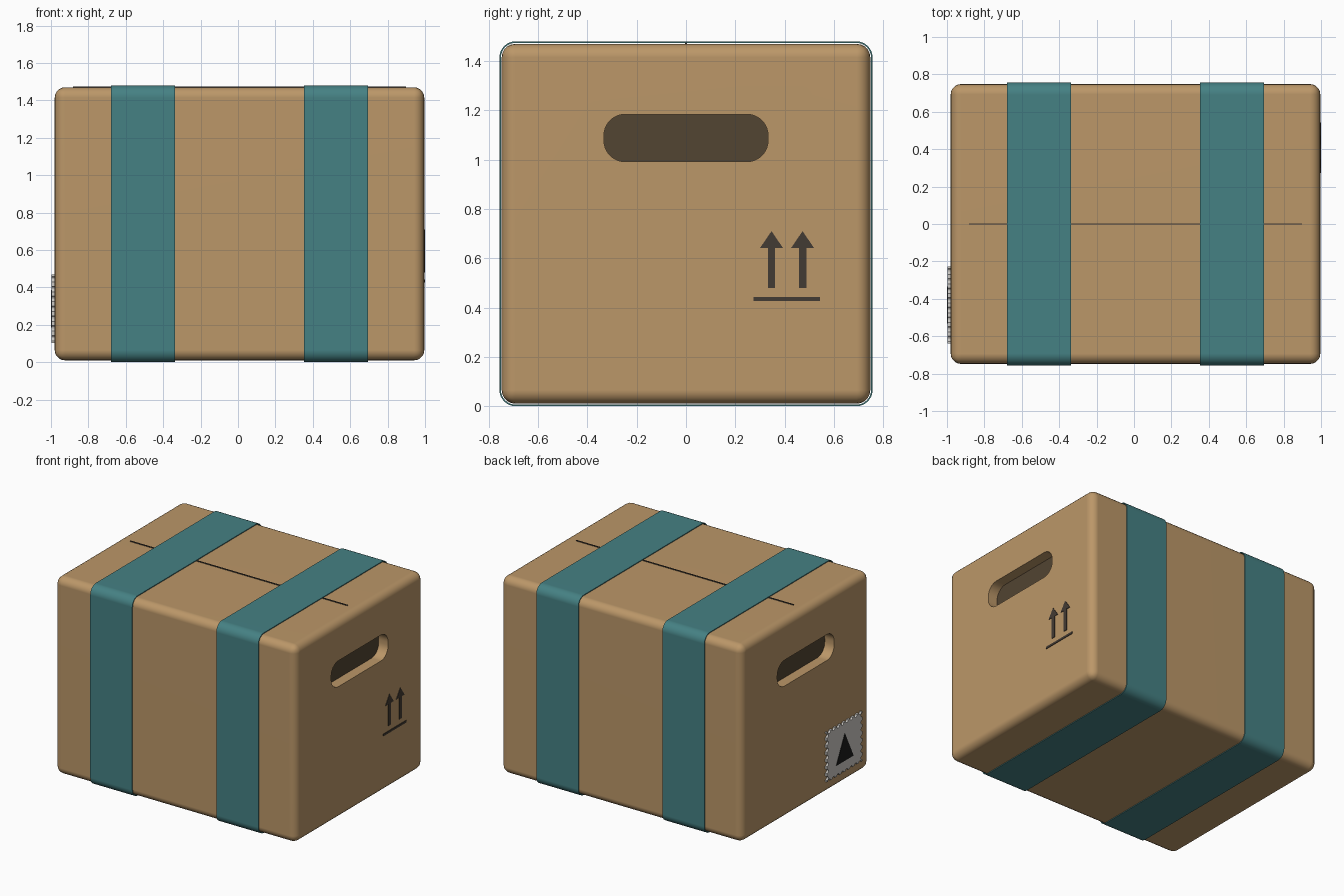
import bpy, bmesh
from math import sin, cos, pi
from mathutils import Vector

if "Cube" in bpy.data.objects:
    bpy.data.objects.remove(bpy.data.objects["Cube"])

CX, CZ = 0.008, 0.74          # centre of the box


def material(name, rgb):
    m = bpy.data.materials.new(name)
    m.diffuse_color = (*rgb, 1)
    m.use_nodes = True
    m.node_tree.nodes["Principled BSDF"].inputs["Base Color"].default_value = m.diffuse_color
    return m


card = material("cardboard", (0.50, 0.31, 0.14))
teal = material("teal_tape", (0.06, 0.22, 0.23))
dark = material("dark_inside", (0.085, 0.058, 0.032))
ink = material("ink", (0.055, 0.043, 0.033))
black = material("black_ink", (0.01, 0.01, 0.01))
paper = material("stamp_paper", (0.60, 0.58, 0.55))


def finish(name, bm, mat, smooth=False):
    bmesh.ops.recalc_face_normals(bm, faces=bm.faces[:])
    me = bpy.data.meshes.new(name)
    bm.to_mesh(me)
    bm.free()
    ob = bpy.data.objects.new(name, me)
    bpy.context.collection.objects.link(ob)
    me.materials.append(mat)
    if smooth:
        smooth_object(ob)
    return ob


def activate(ob):
    bpy.ops.object.select_all(action='DESELECT')
    ob.select_set(True)
    bpy.context.view_layer.objects.active = ob


def smooth_object(ob):
    activate(ob)
    bpy.ops.object.shade_smooth_by_angle(angle=0.7)
    ob.modifiers.new("normals", 'WEIGHTED_NORMAL').keep_sharp = True


def rounded(cy, cz, hy, hz, r, n=8):
    """Rounded rectangle in the y-z plane."""
    pts = []
    for k, (sy, sz) in enumerate(((1, 1), (-1, 1), (-1, -1), (1, -1))):
        for i in range(n + 1):
            a = (k + i / n) * pi / 2
            pts.append((cy + sy * (hy - r) + r * cos(a), cz + sz * (hz - r) + r * sin(a)))
    return pts


def prism(name, profile, x0, x1, mat, smooth=False):
    bm = bmesh.new()
    a, b = [[bm.verts.new((x, y, z)) for y, z in profile] for x in (x0, x1)]
    bm.faces.new(a)
    bm.faces.new(b)
    for i in range(len(a)):
        bm.faces.new((a[i - 1], a[i], b[i], b[i - 1]))
    return finish(name, bm, mat, smooth)


def block(name, lo, hi, mat):
    rect = [(lo[1], lo[2]), (hi[1], lo[2]), (hi[1], hi[2]), (lo[1], hi[2])]
    return prism(name, rect, lo[0], hi[0], mat)


# Carton body with rounded edges
bm = bmesh.new()
bmesh.ops.create_cube(bm, size=1)
bmesh.ops.scale(bm, vec=(1.976, 1.496, 1.46), verts=bm.verts[:])
bmesh.ops.translate(bm, vec=(CX, 0, CZ), verts=bm.verts[:])
bmesh.ops.bevel(bm, geom=bm.edges[:], offset=0.055, segments=5, profile=0.5, affect='EDGES')
box = finish("carton", bm, card)

# Hand-hold pockets at both ends, with dark floors
slot = rounded(0, 1.088, 0.333, 0.096, 0.085)
for side, s in (("left", -1), ("right", 1)):
    end = CX + s * 0.988
    floor = end - s * 0.08
    cutter = prism("pocket_cutter", slot, floor, end + s * 0.1, card)
    cutter.hide_render = True
    mod = box.modifiers.new("pocket", 'BOOLEAN')
    mod.operation, mod.solver, mod.object = 'DIFFERENCE', 'EXACT', cutter
    activate(box)
    bpy.ops.object.modifier_apply(modifier=mod.name)
    bpy.data.objects.remove(cutter)
    prism(side + "_handhold_floor", slot, floor - s * 0.005, floor + s * 0.003, dark)
smooth_object(box)

# Tape bands wrapped round the carton
for side, s in (("left", -1), ("right", 1)):
    loops = []
    bm = bmesh.new()
    for grow in (0.010, 0.004):
        prof = rounded(0, CZ, 0.747 + grow, 0.73 + grow, 0.055 + grow)
        for dx in (-0.172, 0.172):
            x = CX + s * 0.516 + dx
            loops.append([bm.verts.new((x, y, z)) for y, z in prof])
    o0, o1, i0, i1 = loops
    for p, q in ((o0, o1), (o1, i1), (i1, i0), (i0, o0)):
        for k in range(len(p)):
            bm.faces.new((p[k - 1], p[k], q[k], q[k - 1]))
    finish(side + "_tape_band", bm, teal, True)

# Seam between the top flaps
block("top_seam", (CX - 0.89, -0.004, 1.465), (CX + 0.89, 0.004, 1.475), ink)

# This-way-up arrows and base line on the right end
for i, y in enumerate((0.347, 0.473)):
    half = [(0.015, 0.48), (0.015, 0.641), (0.047, 0.641)]
    arrow = [(y + a, z) for a, z in half] + [(y, 0.71)] + [(y - a, z) for a, z in reversed(half)]
    prism("up_arrow_%d" % (i + 1), arrow, 0.99, 1.0, ink)
block("arrow_base_line", (0.99, 0.274, 0.426), (1.0, 0.544, 0.442), ink)

# Perforated stamp with a triangle on the left end
corners = [Vector(c) for c in ((-0.64, 0.102), (-0.228, 0.102), (-0.228, 0.47), (-0.64, 0.47))]
outline = []
for k, count in enumerate((8, 7, 8, 7)):
    a, b = corners[k], corners[(k + 1) % 4]
    along = (b - a).normalized()
    inward = Vector((-along.y, along.x))
    outline.append(a)
    for i in range(count):
        mid = a.lerp(b, (i + 0.5) / count)
        for j in range(7):
            t = j * pi / 6
            outline.append(mid + 0.015 * (inward * sin(t) - along * cos(t)))
prism("stamp", [tuple(p) for p in outline], -0.996, -0.975, paper)
prism("stamp_triangle", [(-0.533, 0.185), (-0.333, 0.185), (-0.433, 0.385)], -1.0, -0.99, black)
